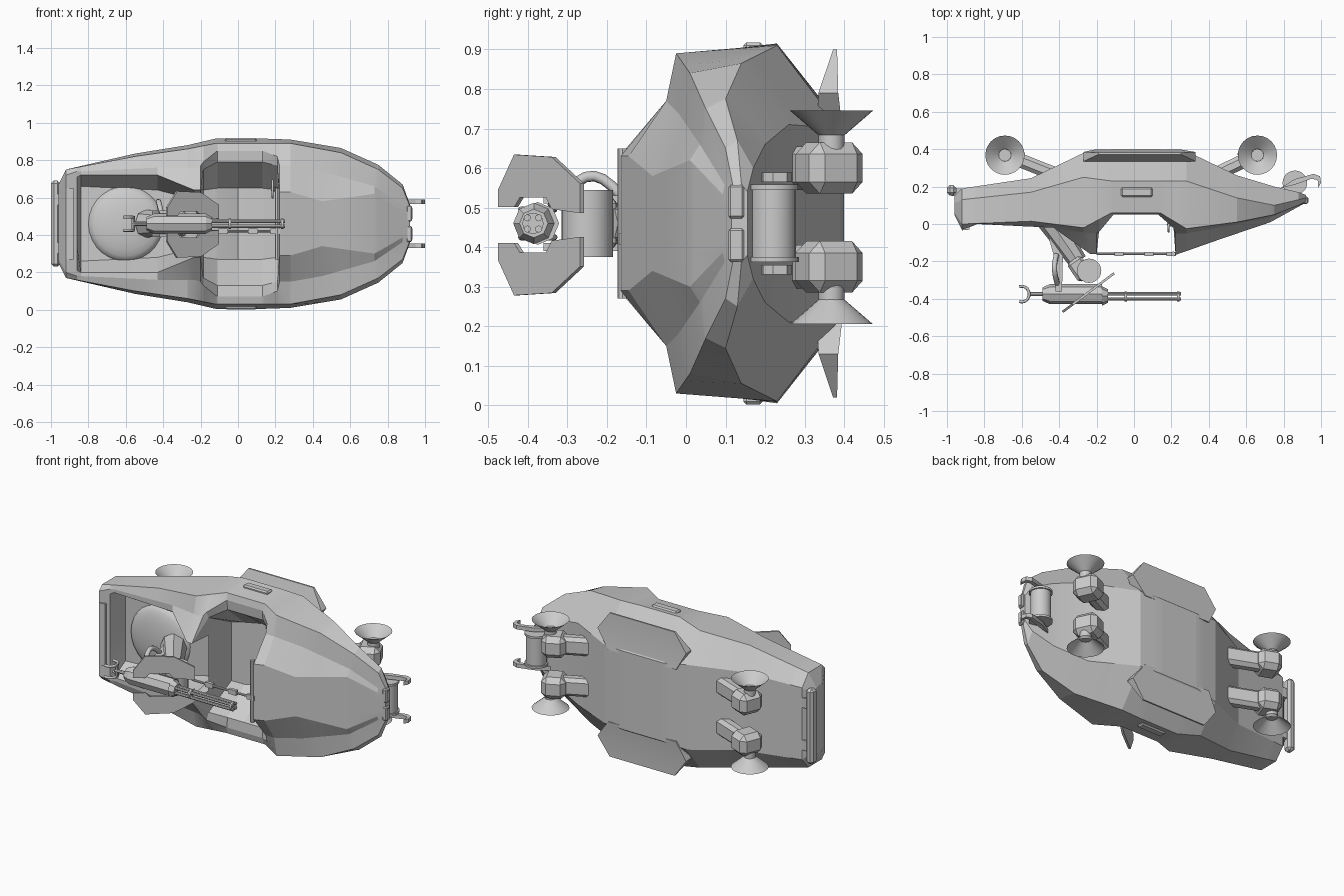
import bpy, bmesh, math
from mathutils import Vector, Matrix

if "Cube" in bpy.data.objects:
    bpy.data.objects.remove(bpy.data.objects["Cube"])

CZ = 0.46  # centre plane of the craft


def add(name, bm, angle=28):
    bmesh.ops.recalc_face_normals(bm, faces=bm.faces)
    me = bpy.data.meshes.new(name)
    bm.to_mesh(me)
    bm.free()
    ob = bpy.data.objects.new(name, me)
    bpy.context.collection.objects.link(ob)
    bpy.context.view_layer.objects.active = ob
    bpy.ops.object.select_all(action='DESELECT')
    ob.select_set(True)
    bpy.ops.object.shade_smooth_by_angle(angle=math.radians(angle))
    return ob


def box(name, c, size, rz=0, bevel=0):
    bm = bmesh.new()
    bmesh.ops.create_cube(bm, size=1, matrix=Matrix.Translation(c) @ Matrix.Rotation(rz, 4, 'Z') @ Matrix.Diagonal((*size, 1)))
    if bevel:
        bmesh.ops.bevel(bm, geom=bm.edges[:], offset=bevel, segments=1, affect='EDGES', profile=0.5)
    return add(name, bm)


def cyl(name, a, b, r1, r2=None, n=16, caps=True):
    a, b = Vector(a), Vector(b)
    d = b - a
    bm = bmesh.new()
    bmesh.ops.create_cone(bm, cap_ends=caps, segments=n, radius1=r1, radius2=r1 if r2 is None else r2, depth=d.length,
                          matrix=Matrix.Translation((a + b) / 2) @ d.to_track_quat('Z', 'Y').to_matrix().to_4x4())
    return add(name, bm, 46 if n > 8 else 20)


def prism(name, pts, off):
    """Flat polygon of 3D points, extruded by a vector."""
    bm = bmesh.new()
    f = bm.faces.new([bm.verts.new(p) for p in pts])
    r = bmesh.ops.extrude_face_region(bm, geom=[f])
    bmesh.ops.translate(bm, verts=[v for v in r['geom'] if isinstance(v, bmesh.types.BMVert)], vec=off)
    return add(name, bm)


def tube(name, pts, r):
    cu = bpy.data.curves.new(name, 'CURVE')
    cu.dimensions, cu.bevel_depth, cu.bevel_resolution = '3D', r, 2
    sp = cu.splines.new('POLY')
    sp.points.add(len(pts) - 1)
    for p, q in zip(sp.points, pts):
        p.co = (*q, 1)
    cu.use_fill_caps = True
    bpy.context.collection.objects.link(bpy.data.objects.new(name, cu))


# hull: lofted half sections (y, half width): keel edge, lower side, gunwale
outer = [(-.96, .15, .18, .11, .20, .06, .21), (-.92, .19, .22, .13, .29, .0, .29),
         (-.55, .245, .24, .17, .375, .015, .36), (-.27, .38, .26, .25, .42, -.02, .40),
         (-.12, .40, .24, .23, .455, .06, .43), (.14, .40, .24, .23, .455, .06, .43),
         (.28, .39, .24, .23, .45, -.025, .43), (.55, .26, .25, .14, .405, .01, .38),
         (.75, .20, .20, .10, .315, .05, .29), (.88, .17, .14, .13, .21, .10, .19),
         (.92, .155, .08, .14, .10, .12, .09)]
# deck (y, half width): gunwale inner edge, crest, floor edge
inner = [(-.96, .05, .19, .05, .18, .05, .12), (-.92, -.03, .26, -.03, .23, -.03, .12),
         (-.86, -.01, .28, -.01, .25, -.01, .12), (-.84, .0, .28, .0, .26, .11, .20),
         (-.43, -.02, .30, -.02, .26, .11, .18), (-.235, -.05, .30, -.16, .18, .11, .13),
         (-.20, -.05, .31, -.16, .18, .0, .17), (-.185, -.04, .33, -.02, .29, .20, .18),
         (-.11, .05, .39, .055, .33, .22, .19), (.0, .05, .39, .055, .33, .27, .19),
         (.13, .05, .39, .055, .33, .22, .19), (.21, -.02, .36, .0, .31, .18, .18),
         (.222, -.05, .31, -.165, .17, -.165, .1), (.28, -.05, .31, -.145, .17, -.145, .1),
         (.45, -.02, .28, -.085, .12, -.085, .08), (.73, .035, .2, .01, .16, .01, .08),
         (.92, .115, .07, .115, .05, .115, .03)]


def sample(tab, x):
    for p, q in zip(tab, tab[1:]):
        if x <= q[0]:
            t = (x - p[0]) / (q[0] - p[0])
            return [a + (b - a) * t for a, b in zip(p[1:], q[1:])]
    return list(tab[-1][1:])


bm = bmesh.new()
rings = []
for x in sorted({r[0] for r in outer + inner}):
    v = sample(outer, x) + sample(inner, x)
    half = list(zip(v[0::2], v[1::2]))
    ring = half + [(y, -w) for y, w in reversed(half)]
    rings.append([bm.verts.new((x, y, CZ + w)) for y, w in ring])
for a, b in zip(rings, rings[1:]):
    for i in range(len(a)):
        j = (i + 1) % len(a)
        bm.faces.new((a[i], a[j], b[j], b[i]))
bm.faces.new(rings[0])
bm.faces.new(rings[-1])
add("hull", bm, 14)

# rear deck vent and rear bumper
box("rear_deck_vent", (-.90, -.022, CZ), (.04, .02, .38), .1)
box("rear_bumper", (-.975, .18, CZ), (.05, .055, .46), 0, .015)
for s in (-1, 1):
    box("bumper_mount", (-.945, .17, CZ + s * .13), (.06, .04, .06))

# turret base dome
bm = bmesh.new()
bmesh.ops.create_uvsphere(bm, u_segments=28, v_segments=12, radius=1,
                          matrix=Matrix.Translation((-.60, .11, CZ)) @ Matrix.Rotation(math.pi / 2, 4, 'X') @ Matrix.Diagonal((.2, .2, .05, 1)))
add("turret_base", bm, 40)

# side vents and wedge shaped belly flaps continuing the belly outwards
for s in (-1, 1):
    box("side_vent", (.015, .17, CZ + s * .435), (.17, .05, .046), 0, .008)
    bm = bmesh.new()
    rows = []
    for x0, x1, ya, yb, w in ((-.21, .25, .33, .398, .22), (-.27, .33, .335, .385, .33), (-.19, .25, .372, .382, .44)):
        rows.append([bm.verts.new((x, y, CZ + s * w)) for x, y in ((x0, ya), (x1, ya), (x1, yb), (x0, yb))])
    for a, b in zip(rows, rows[1:]):
        for i in range(4):
            bm.faces.new((a[i], a[(i + 1) % 4], b[(i + 1) % 4], b[i]))
    bm.faces.new(rows[0])
    bm.faces.new(rows[-1])
    add("belly_flap", bm, 12)

# four thruster pods on arms, dishes facing outwards
for px, root in ((-.69, -.40), (.66, .42)):
    d = 1 if root > px else -1
    ang = math.atan2(.375 - .26, px - root)
    for s in (-1, 1):
        z = .475 + s * .125
        box("thruster_arm", ((px + root) / 2, .315, z), (abs(px - root), .075, .11), ang, .02)
        box("thruster_housing", (px + d * .025, .362, z), (.14, .15, .13), ang, .03)
        cyl("thruster_neck", (px, .368, z), (px, .368, .475 + s * .215), .033)
        cyl("thruster_dish", (px, .368, .475 + s * .208), (px, .368, .475 + s * .27), .033, .105, 24, False)

# nose winch drum, flanges, hooks and light slots
cyl("winch_drum", (.86, .22, .37), (.86, .22, .55), .058, n=20)
for s in (-1, 1):
    cyl("winch_flange", (.86, .22, CZ + s * .085), (.86, .22, CZ + s * .098), .066, n=20)
    hook = [(.78, .19), (.86, .21), (.95, .242), (.982, .235), (.985, .195), (1.0, .22), (.995, .255), (.96, .268), (.86, .24)]
    prism("nose_hook", [(x, y, CZ + s * .117 - .012) for x, y in hook], (0, 0, .024))
    box("nose_light_frame", (.915, .127, CZ + s * .055), (.03, .04, .085), 0, .006)
    box("nose_light", (.93, .127, CZ + s * .055), (.006, .022, .06))

# windscreen bar, rail and steering wheel
cyl("windscreen_bar", (.21, -.16, .27), (.21, -.16, .65), .013, n=8)
cyl("cockpit_rail", (-.2, -.16, .42), (.22, -.16, .42), .007, n=8)
for x in (-.08, .08, .20):
    box("rail_sleeve", (x, -.16, .42), (.05, .02, .03))
ring = [(.185, -.01 + .03 * math.cos(a * math.pi / 8), .645 + .045 * math.sin(a * math.pi / 8)) for a in range(17)]
tube("steering_wheel", ring, .006)
cyl("steering_column", (.185, -.01, .645), (.215, .06, .645), .012, n=8)

# gun mount: slanted post, pivot drum and yoke
cyl("gun_post", (-.49, .08, CZ), (-.30, -.20, CZ), .075, .05, 8)
cyl("gun_pivot", (-.24, -.25, .375), (-.24, -.25, .545), .065, n=20)
box("pivot_block", (-.29, -.24, CZ), (.09, .12, .13), .6, .015)
for s in (-1, 1):
    z = CZ + s * .06 - .01
    prism("gun_yoke", [(-.46, -.06, z), (-.38, -.17, z), (-.385, -.36, z), (-.42, -.36, z), (-.42, -.2, z)], (0, 0, .02))
tube("ammo_hose", [(-.40, -.34, .5)] + [(-.41 - .015 * math.sin(t * .4), -.32 + .022 * t, .52 + .06 * math.sin(t * .42)) for t in range(8)], .014)

# rotary gun
GY = -.375
cyl("gun_body", (-.45, GY, CZ), (-.17, GY, CZ), .054, n=8)
cyl("gun_rear_cap", (-.49, GY, CZ), (-.45, GY, CZ), .035, .054, 8)
cyl("gun_collar", (-.17, GY - .01, CZ), (-.14, GY - .01, CZ), .052, .036, 8)
for k in range(4):
    a = math.pi / 4 + k * math.pi / 2
    p = (GY - .012 + .02 * math.sin(a), CZ + .02 * math.cos(a))
    cyl("gun_barrel", (-.15, *p), (.25, *p), .009, n=8)
for x in (-.05, .23):
    cyl("barrel_clamp", (x, GY - .012, CZ), (x + .012, GY - .012, CZ), .027, n=12)
cyl("grip_bar", (-.57, GY, CZ), (-.48, GY, CZ), .011, n=8)
for s in (-1, 1):
    z = CZ + s * .035
    tube("gun_grip", [(-.60 + .04 * math.cos(t), GY + .042 * math.sin(t), z) for t in [-1.9 + i * .38 for i in range(11)]], .008)
cyl("grip_spacer", (-.56, GY, .42), (-.56, GY, .50), .01, n=8)

# two-piece slanted gun shield
shape = [(-.465, .09), (-.425, .178), (-.33, .172), (-.258, .105), (-.258, .03), (-.33, .04), (-.345, .07),
         (-.41, .07), (-.425, .045), (-.465, .045)]
for s in (-1, 1):
    prism("gun_shield", [(-.11 + (y + .258) * 1.33, y, CZ - .004 + s * w) for y, w in shape], (.008, -.01, 0))
